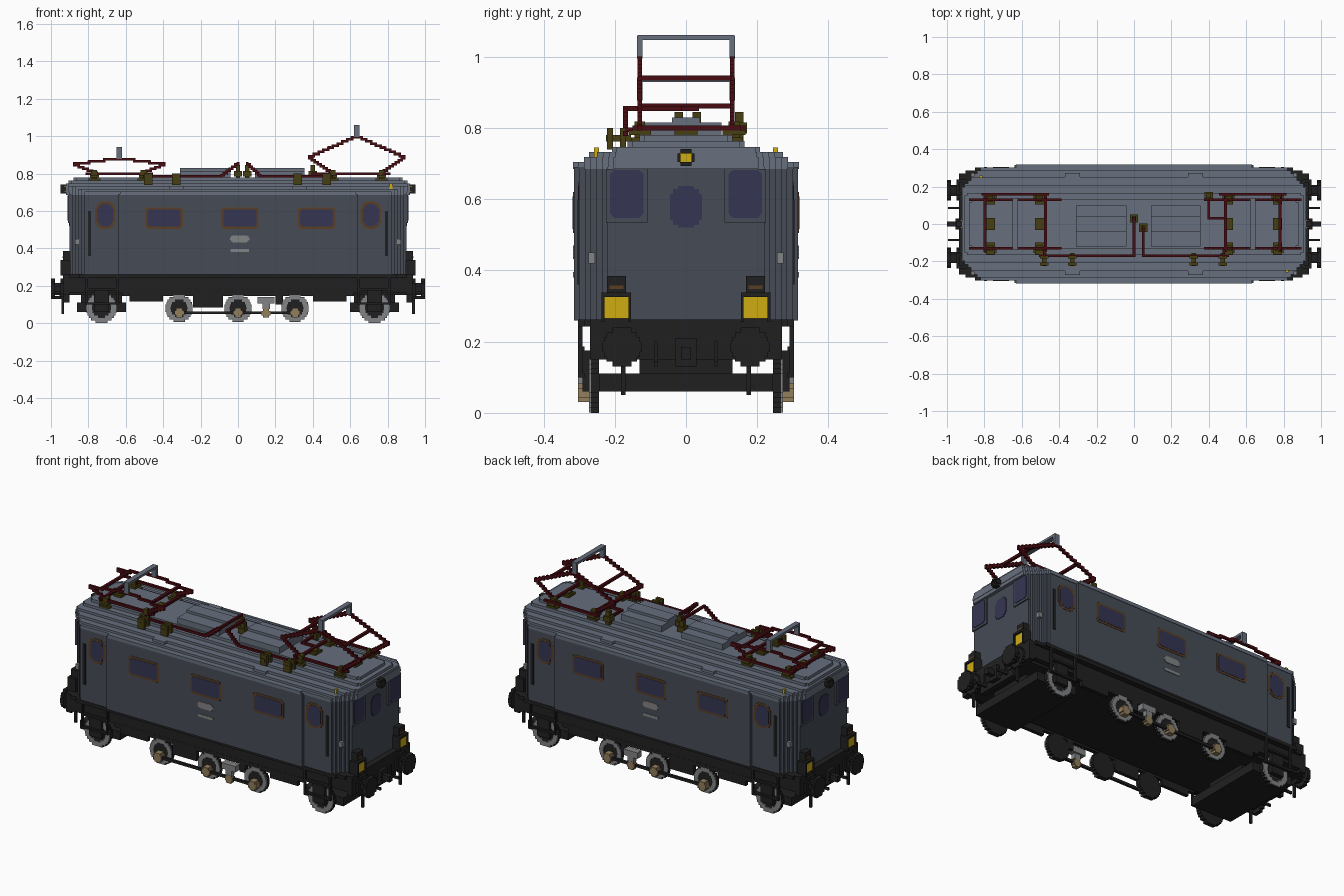
import bpy, bmesh, math
from mathutils import Vector

if "Cube" in bpy.data.objects:
    bpy.data.objects.remove(bpy.data.objects["Cube"])

V = 0.0135  # block size of the stepped style


def material(name, r, g, b):
    lin = [((c / 255 + 0.055) / 1.055) ** 2.4 if c > 10 else c / 255 / 12.92 for c in (r, g, b)] + [1]
    m = bpy.data.materials.new(name)
    m.use_nodes = True
    m.diffuse_color = lin
    m.node_tree.nodes["Principled BSDF"].inputs["Base Color"].default_value = lin
    return m


ROOF = material("roof blue grey", 103, 111, 125)
BODY = material("body slate", 70, 76, 86)
BLACK = material("frame black", 32, 32, 33)
RED = material("dark red", 73, 12, 17)
OLIVE = material("insulator olive", 70, 62, 18)
GLASS = material("window violet", 53, 53, 83)
YELLOW = material("lamp yellow", 206, 172, 18)
BROWN = material("trim brown", 90, 63, 38)
GREY = material("wheel grey", 130, 131, 133)
TAN = material("hub tan", 146, 126, 92)


def finish(name, bm, mat):
    me = bpy.data.meshes.new(name)
    bm.to_mesh(me)
    bm.free()
    me.materials.append(mat)
    ob = bpy.data.objects.new(name, me)
    bpy.context.collection.objects.link(ob)


def boxes(name, mat, items, mirror=""):
    """One object from boxes (x0, x1, y0, y1, z0, z1), mirrored over the axes given."""
    bm = bmesh.new()
    for sx in (1, -1) if "x" in mirror else (1,):
        for sy in (1, -1) if "y" in mirror else (1,):
            for x0, x1, y0, y1, z0, z1 in items:
                for v in bmesh.ops.create_cube(bm, size=1)["verts"]:
                    v.co = Vector((sx * (x0 + x1) / 2 + v.co.x * (x1 - x0),
                                   sy * (y0 + y1) / 2 + v.co.y * (y1 - y0),
                                   (z0 + z1) / 2 + v.co.z * (z1 - z0)))
    finish(name, bm, mat)


def stepped_prism(name, mat, hx, hy, z0, z1, cut, steps, belly=None):
    """Extruded plan with stair-stepped corners; belly=(half length, extra width) widens the middle."""
    q = []
    if belly:
        q += [(belly[0], hy + belly[1]), (belly[0], hy)]
    d = cut / steps
    for i in range(steps):
        q += [(hx - cut + i * d, hy - i * d), (hx - cut + i * d, hy - (i + 1) * d)]
    q.append((hx, hy - cut))
    ring = q + [(x, -y) for x, y in reversed(q)]
    ring += [(-x, y) for x, y in reversed(ring)]
    bm = bmesh.new()
    f = bm.faces.new([bm.verts.new((x, y, z0)) for x, y in ring])
    top = bmesh.ops.extrude_face_region(bm, geom=[f])["geom"]
    bmesh.ops.translate(bm, vec=(0, 0, z1 - z0), verts=[v for v in top if isinstance(v, bmesh.types.BMVert)])
    bmesh.ops.recalc_face_normals(bm, faces=bm.faces)
    finish(name, bm, mat)


def disc(axis, u, z, r, a, b, inner=0.0):
    """Boxes of a blocky disc or ring spanning a..b along the axis."""
    out, n = [], max(4, round(2 * r / V))
    h = 2 * r / n
    for i in range(n):
        c = -r + (i + 0.5) * h
        w = math.sqrt(r * r - c * c)
        k = math.sqrt(inner ** 2 - c * c) if abs(c) < inner else 0
        for s0, s1 in ([(-w, -k), (k, w)] if k else [(-w, w)]):
            lo, hi = z + c - h / 2, z + c + h / 2
            out.append((u + s0, u + s1, a, b, lo, hi) if axis == "y" else (a, b, u + s0, u + s1, lo, hi))
    return out


def stair(points, t=V):
    """Boxes stepping along a polyline, one run per height level."""
    out = []
    for p, q in zip(points, points[1:]):
        p, q = Vector(p), Vector(q)
        n = max(1, round(abs(q.z - p.z) / (V * 0.8)))
        for i in range(n):
            a, b = p.lerp(q, i / n), p.lerp(q, (i + 1) / n)
            m = (a.z + b.z) / 2
            out.append((min(a.x, b.x) - t / 2, max(a.x, b.x) + t / 2, min(a.y, b.y) - t / 2,
                        max(a.y, b.y) + t / 2, m - t / 2, m + t / 2))
    return out


def rounded(u0, u1, z0, z1, c):
    """Overlapping rectangles that read as a panel with stepped round corners."""
    return [(u0 + a, u1 - a, z0 + b, z1 - b) for a, b in ((0, c), (c * .36, c * .36), (c, 0))]


# Body shell and stepped roof, the roof layers ending flush with each other
stepped_prism("body_shell", BODY, 0.90, 0.30, 0.26, 0.69, 0.08, 5, (0.64, 0.015))
stepped_prism("roof_eaves", ROOF, 0.92, 0.303, 0.685, 0.705, 0.10, 6, (0.63, 0.015))
for i, (hx, hy, z0, z1, cut, n) in enumerate([(.922, .286, .705, .718, .083, 5), (.922, .25, .718, .733, .05, 3),
                                              (.92, .208, .733, .747, .0135, 1), (.907, .165, .747, .763, .0135, 1),
                                              (.88, .13, .763, .78, .0135, 1)]):
    stepped_prism("roof_step_%d" % (i + 1), ROOF, hx, hy, z0, z1, cut, n)
boxes("roof_hatches", ROOF, [(a, b, c, d, .77, e) for a, b in ((-.31, -.04), (.09, .355))
                             for c, d, e in ((-.12, .10, .815), (-.04, .04, .83))])
boxes("roof_ledges", ROOF, [(.29, .37, .25, .272, .70, .733)], "xy")

# Side windows, doors and plaques
WINDOWS = (-.395, .01, .42)
boxes("side_window_trim", BROWN, [(a, b, .31, .317, c, d) for x in WINDOWS
                                  for a, b, c, d in rounded(x - .1, x + .1, .505, .62, .012)], "y")
boxes("side_window_glass", GLASS, [(a, b, .311, .3185, c, d) for x in WINDOWS
                                   for a, b, c, d in rounded(x - .088, x + .088, .517, .608, .01)], "y")
boxes("door_window_trim", BROWN, [(a, b, .295, .302, c, d) for a, b, c, d in rounded(.655, .765, .505, .65, .028)], "xy")
boxes("door_window_glass", GLASS, [(a, b, .296, .3035, c, d) for a, b, c, d in rounded(.667, .753, .517, .638, .024)], "xy")
boxes("door_handrails", BLACK, [(.785, .802, .295, .305, .36, .60)], "xy")
boxes("side_plaques", GREY, [(a, b, .311, .318, c, d) for a, b, c, d in
                             rounded(-.042, .062, .432, .47, .013) + [(-.04, .06, .38, .396)]], "y")
boxes("corner_handles", GREY, [(.85, .872, .255, .274, .42, .45)], "xy")

# End windows and lamps
boxes("end_window_frames", BODY, [(.895, .908, .108, .225, .535, .685)], "xy")
boxes("end_window_glass", GLASS, [(.90, .911, a, b, c, d) for a, b, c, d in rounded(.12, .213, .548, .682, .01)], "xy")
boxes("end_centre_glass", GLASS, [(.896, .904, a, b, c, d) for a, b, c, d in rounded(-.045, .045, .52, .637, .022)], "x")
boxes("end_lamp_housings", BLACK, [(.895, .935, .155, .237, .255, .335), (.93, .95, .155, .162, .255, .335),
                                   (.93, .95, .229, .237, .255, .335), (.90, .95, .155, .237, .325, .338),
                                   (.895, .935, .168, .222, .335, .385)], "xy")
boxes("end_lamp_lenses", YELLOW, [(.932, .94, .162, .229, .265, .325)], "xy")
boxes("end_lamp_caps", BROWN, [(.93, .938, .175, .215, .348, .358)], "xy")
boxes("top_lamp_hood", BLACK, disc("x", 0, .717, .024, .915, .95, .017), "x")
boxes("top_lamp_lens", YELLOW, [(.92, .928, a, b, c, d) for a, b, c, d in rounded(-.018, .018, .70, .735, .004)], "x")
boxes("roof_marker_lamps", YELLOW, [(.81, .825, -.258, -.245, .715, .746), (-.825, -.81, .245, .258, .715, .746)])

# Underframe, end beams, springs and hanging steps
boxes("main_frame", BLACK, [(-.92, .92, -.27, .27, .165, .26), (-.92, .92, -.24, .24, .15, .17),
                            (-.90, .90, -.285, .285, .242, .262), (-.64, .64, -.303, .303, .242, .262)])
boxes("side_springs", BLACK, [(-.62, .62, .25, .271, .145, .17), (-.58, -.40, .25, .271, .115, .145),
                              (.40, .58, .25, .271, .115, .145), (-.24, -.08, .25, .271, .085, .145),
                              (.20, .24, .25, .271, .10, .145)], "y")
boxes("door_steps", BLACK, [(.64, .652, .29, .303, .10, .262), (.803, .815, .29, .303, .10, .262),
                            (.64, .815, .285, .303, .10, .112), (.64, .815, .285, .303, .175, .187),
                            (.64, .85, .275, .303, .242, .262), (.69, .77, .26, .29, .06, .175)], "xy")
boxes("end_beams", BLACK, [(.90, .935, -.27, .27, .15, .262), (.90, .93, -.13, .13, .11, .15)], "x")
boxes("leading_truck_slabs", BLACK, [(.60, .86, -.245, .245, .06, .11), (.62, .84, -.13, .13, .11, .16)], "x")
boxes("brake_hoses", BLACK, [(.93, .945, .17, .182, .05, .15), (.93, .995, .08, .09, .13, .145),
                             (.93, .945, .08, .09, .13, .20)], "xy")
boxes("coupling_hooks", BLACK, [(.93, .955, -.03, .03, .13, .21), (.955, 1.0, -.014, .014, .15, .185)], "x")
boxes("buffers", BLACK, disc("x", .18, .185, .055, .93, .948) + disc("x", .18, .185, .03, .945, .98)
      + disc("x", .18, .185, .055, .978, 1.0), "xy")

# Wheels with thin bright tyre faces, hubs and coupling rods
rings, webs, hubs = [], [], []
for x, r in ((-.73, .083), (-.315, .073), (0, .073), (.305, .073), (.73, .083)):
    z = r if r > .08 else .08
    rings += disc("y", x, z, r * .985, .266, .273, r * .62)
    webs += disc("y", x, z, r, .245, .267)
    if r < .08:
        hubs += disc("y", x, .056, .026, .262, .304)
boxes("wheel_tyres", GREY, rings, "y")
boxes("wheel_discs", BLACK, webs, "y")
boxes("wheel_hubs", TAN, hubs + disc("y", .15, .054, .024, .275, .304), "y")
boxes("coupling_rods", BLACK, [(-.315, .305, .282, .296, .049, .064)], "y")
boxes("rod_bearings", GREY, [(.105, .195, .265, .304, .105, .14), (.13, .17, .275, .303, .075, .105)], "y")


# Current collectors: stepped diamond arms, base frame, bow head
def collector(tag, cx, knee, apex, near, reach, bar):
    arms, bows = [], []
    for y in (-.13, .13):
        for s in (-1, 1):
            arms += stair([(cx + s * near, y, .80), (cx + s * reach, y, knee), (cx, y, apex)])
        bows.append((cx - .015, cx + .015, y - .008, y + .008, apex - .005, apex + .06))
    z = apex + (knee - apex) * (bar - .01) / reach
    for s in (-1, 1):
        x = cx + s * bar
        arms += [(x - .008, x + .008, -.13, .13, z - .007, z + .007), (x - .008, x + .008, -.15, .16, .793, .807)]
    arms += [(cx - .18, cx + .18, y - .007, y + .007, .793, .807) for y in (-.13, .16)]
    bows.append((cx - .015, cx + .015, -.135, .135, apex + .047, apex + .061))
    boxes(tag + "_collector_arms", RED, arms)
    boxes(tag + "_collector_bow", ROOF, bows)


collector("left", .635, .888, 1.0, .13, .255, .145)
collector("right", -.635, .85, .882, .12, .24, .162)

# Insulators under the collectors and along the cables
ins = []
for s in (-1, 1):
    for x in (.505, .768):
        for y in (-.13, 0, .135):
            ins += [(s * x - .015, s * x + .015, y - .015, y + .015, .75, .818 if y else .80),
                    (s * x - .032, s * x + .032, y - .024, y + .024, .762, .774),
                    (s * x - .024, s * x + .024, y - .032, y + .032, .78, .793)]
for x in (-.48, -.33, .32, .475):
    ins += [(x - .012, x + .012, -.225, -.155, .762, .78), (x - .022, x + .022, -.185, -.168, .74, .80),
            (x - .022, x + .022, -.222, -.205, .74, .80)]
for x, y in ((0, .03), (.05, -.02), (.40, .15)):
    ins += [(x - .012, x + .012, y - .012, y + .012, .76, .845), (x - .022, x + .022, y - .022, y + .022, .785, .815)]
boxes("insulators", OLIVE, ins)

# Roof cables
boxes("roof_cables", RED,
      stair([(-.50, -.17, .785), (-.09, -.17, .785), (0, -.17, .855), (0, .03, .855)])
      + stair([(.50, -.17, .785), (.12, -.17, .785), (.05, -.17, .855), (.05, -.02, .855)])
      + stair([(.40, .15, .80), (.40, .03, .80), (.48, .03, .80)])
      + stair([(-.48, -.17, .79), (-.48, -.13, .80)]) + stair([(.48, -.17, .79), (.48, -.13, .80)]))
